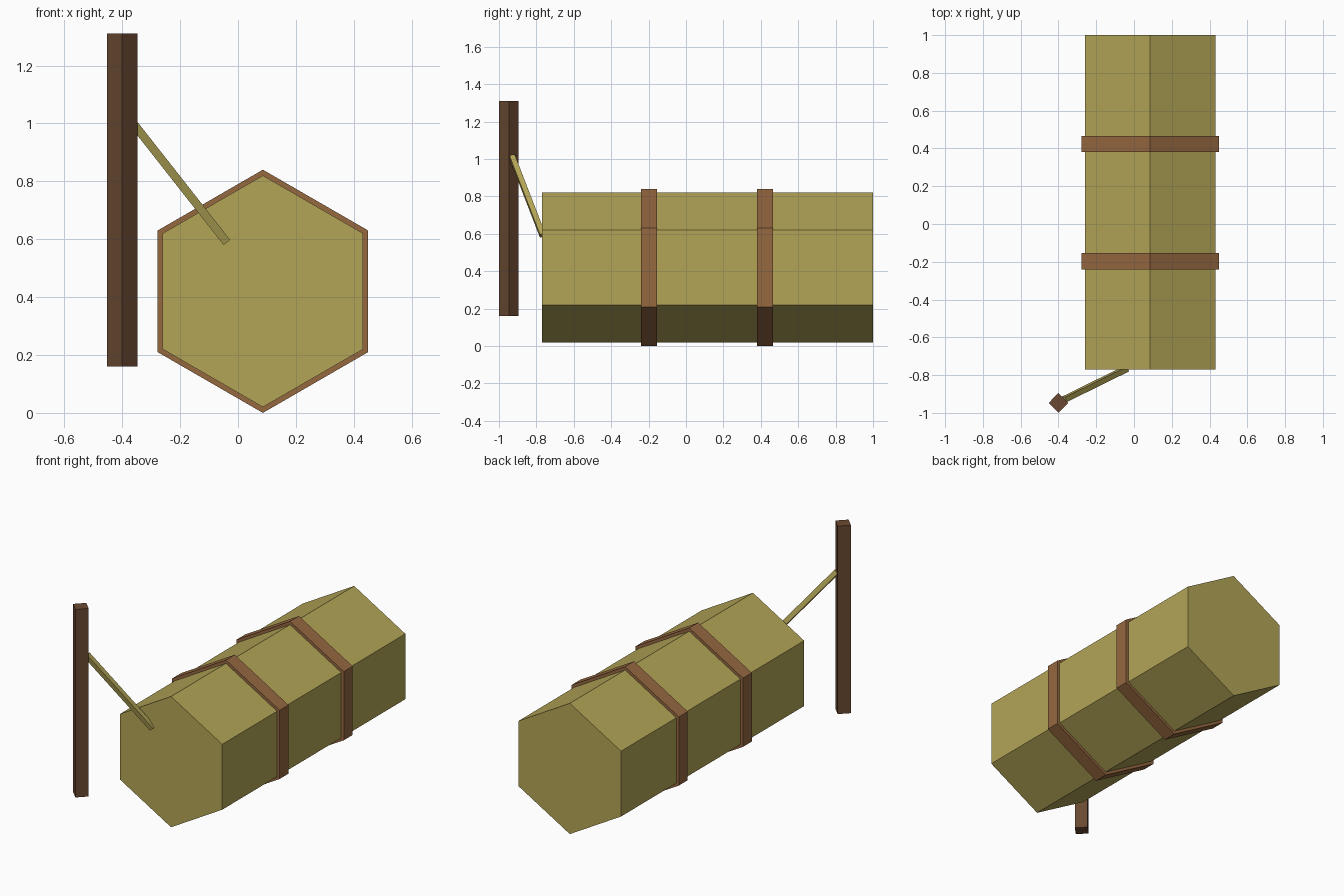
import bpy, bmesh, math
from mathutils import Vector, Matrix

if "Cube" in bpy.data.objects:
    bpy.data.objects.remove(bpy.data.objects["Cube"])


def material(name, rgb):
    lin = [((c / 255 + 0.055) / 1.055) ** 2.4 for c in rgb]
    m = bpy.data.materials.new(name)
    m.diffuse_color = (*lin, 1)
    m.use_nodes = True
    m.node_tree.nodes["Principled BSDF"].inputs["Base Color"].default_value = m.diffuse_color
    return m


straw = material("straw yellow", (179, 165, 87))
leather = material("leather brown", (149, 104, 64))
wood = material("dark wood", (106, 73, 49))


def prism(name, sides, radius, start, end, mat, turn=0.0, up=(0, 0, 1)):
    """Straight prism from start to end; turn 0 puts a corner on the 'up' side."""
    start, end = Vector(start), Vector(end)
    axis = (end - start).normalized()
    side = Vector(up).cross(axis).normalized()
    top = axis.cross(side)
    bm = bmesh.new()
    rings = []
    for p in (start, end):
        ring = []
        for i in range(sides):
            a = turn + 2 * math.pi * i / sides
            ring.append(bm.verts.new(p + radius * (math.cos(a) * top + math.sin(a) * side)))
        rings.append(ring)
    a, b = rings
    bm.faces.new(a)
    bm.faces.new(b)
    for i in range(sides):
        j = (i + 1) % sides
        bm.faces.new((a[i], a[j], b[j], b[i]))
    bmesh.ops.recalc_face_normals(bm, faces=bm.faces)
    mesh = bpy.data.meshes.new(name)
    bm.to_mesh(mesh)
    bm.free()
    mesh.materials.append(mat)
    obj = bpy.data.objects.new(name, mesh)
    bpy.context.collection.objects.link(obj)
    return obj


CX, CZ = 0.086, 0.42

# Hexagonal bundle lying along y
prism("bundle", 6, 0.40, (CX, -0.77, CZ), (CX, 1.0, CZ), straw)

# Two straps around the bundle
for i, y in enumerate((-0.197, 0.423)):
    prism(f"strap_{i + 1}", 6, 0.42, (CX, y - 0.043, CZ), (CX, y + 0.043, CZ), leather)

# Upright square handle, turned corner-on
prism("handle", 4, 0.0525, (-0.40, -0.9475, 0.16), (-0.40, -0.9475, 1.31), wood, up=(0, 1, 0))

# Thin cord from the bundle's end to the handle
prism("cord", 4, 0.0205, (-0.372, -0.930, 1.013), (-0.041, -0.767, 0.592), straw,
      turn=math.pi / 4, up=(0, 1, 0))
